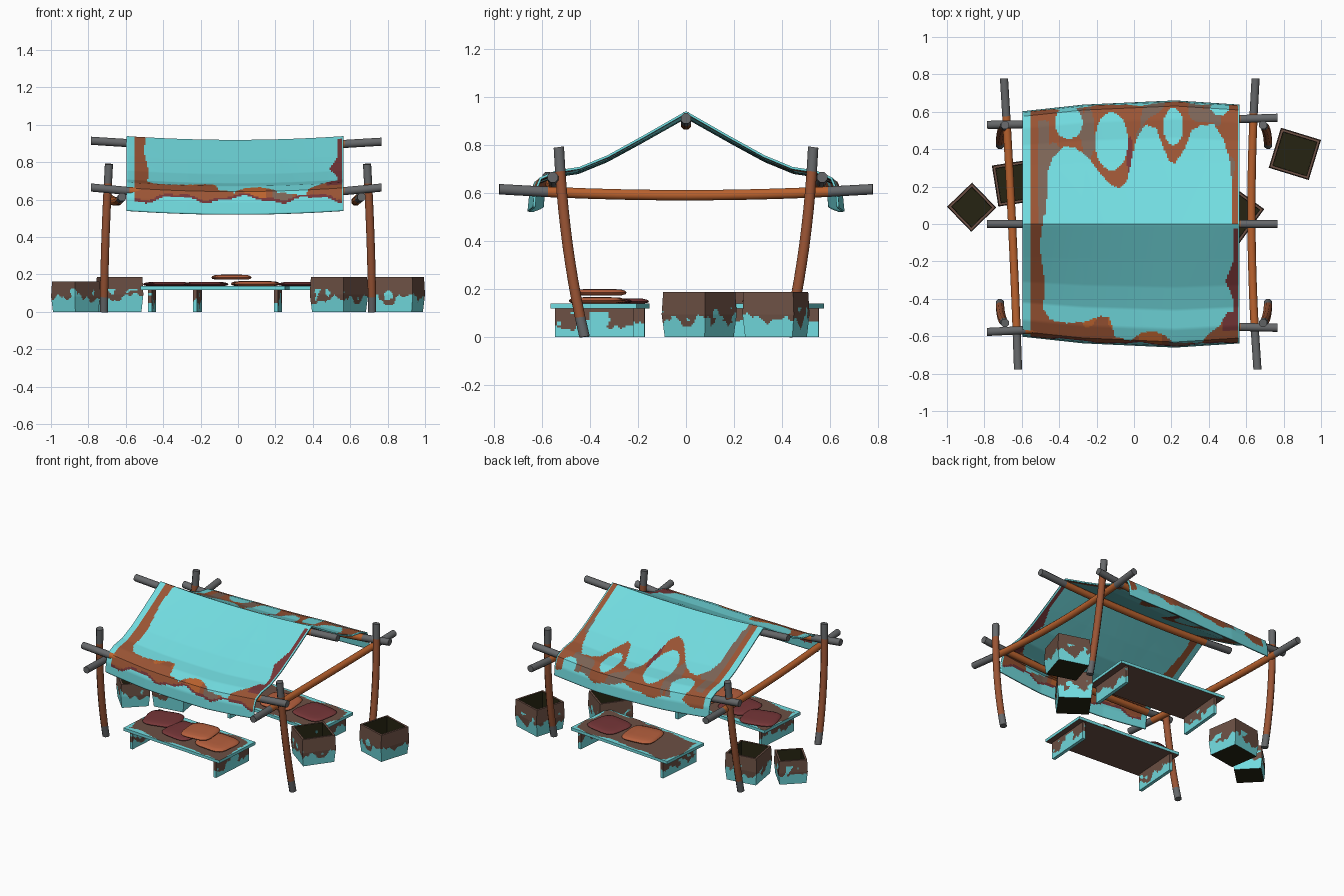
import bpy, bmesh, math
from mathutils import Vector, Matrix, noise

if "Cube" in bpy.data.objects:
    bpy.data.objects.remove(bpy.data.objects["Cube"])


def mat(name, r, g, b):
    m = bpy.data.materials.new(name)
    m.diffuse_color = [((c / 255 + .055) / 1.055) ** 2.4 for c in (r, g, b)] + [1]
    m.use_nodes = True
    m.node_tree.nodes["Principled BSDF"].inputs["Base Color"].default_value = m.diffuse_color
    return m


CYAN, ORANGE, RUST, GREY, BROWN, MAROON, DARK, CUSHION, TAUPE = range(9)
MATS = [mat("turquoise", 114, 220, 224), mat("orange wood", 186, 98, 46),
        mat("rust", 154, 84, 52), mat("grey tips", 102, 104, 106),
        mat("dark brown", 108, 80, 68), mat("maroon", 118, 54, 56),
        mat("dark olive", 38, 36, 18), mat("terracotta", 182, 96, 62),
        mat("taupe", 124, 100, 86)]


def finish(name, verts, faces, rule, smooth=None):
    """Make an object; rule(centre, normal) gives each face its colour."""
    bm = bmesh.new()
    vs = [bm.verts.new(v) for v in verts]
    for f in faces:
        bm.faces.new([vs[i] for i in f])
    bmesh.ops.recalc_face_normals(bm, faces=bm.faces)
    used = []
    for f in bm.faces:
        f.normal_update()
        c = rule(f.calc_center_median(), f.normal)
        if c not in used:
            used.append(c)
        f.material_index = used.index(c)
    me = bpy.data.meshes.new(name)
    bm.to_mesh(me)
    bm.free()
    for c in used:
        me.materials.append(MATS[c])
    ob = bpy.data.objects.new(name, me)
    bpy.context.collection.objects.link(ob)
    if smooth:
        bpy.ops.object.select_all(action='DESELECT')
        ob.select_set(True)
        bpy.context.view_layer.objects.active = ob
        bpy.ops.object.shade_smooth_by_angle(angle=math.radians(smooth))
    return ob


def loft(rings):
    """Closed rings joined into a capped skin."""
    n = len(rings[0])
    verts = [v for r in rings for v in r]
    faces = [(k * n + i, k * n + (i + 1) % n, (k + 1) * n + (i + 1) % n, (k + 1) * n + i)
             for k in range(len(rings) - 1) for i in range(n)]
    faces += [tuple(range(n)), tuple(range((len(rings) - 1) * n, len(rings) * n))]
    return verts, faces


def table(t, x):
    """Linear interpolation in a list of pairs."""
    for (a, p), (b, q) in zip(t, t[1:]):
        if x <= b:
            return p + (q - p) * max(0, (x - a) / (b - a))
    return t[-1][1]


# poles: bowed eight-sided tubes with grey tips
def pole(name, a, mid, b, tips, color, r=.0235):
    a, mid, b = Vector(a), Vector(mid), Vector(b)
    ctrl = 2 * mid - (a + b) / 2
    stations = [0, tips[0]] + [tips[0] + (1 - sum(tips)) * k / 8 for k in range(1, 8)] + [1 - tips[1], 1]
    rings = []
    axis = (b - a).normalized()
    side = axis.orthogonal().normalized()
    other = axis.cross(side)
    for t in stations:
        p = a * (1 - t) ** 2 + ctrl * 2 * t * (1 - t) + b * t * t
        rings.append([p + r * (side * math.cos(w) + other * math.sin(w))
                      for w in [math.tau * (i + .5) / 8 for i in range(8)]])
    v, f = loft(rings)

    def rule(c, n):
        t = (c - a).dot(axis) / (b - a).length
        return GREY if t < tips[0] * .95 or t > 1 - tips[1] else color
    finish(name, v, f, rule, 50)


for sx, xn in ((-1, "left"), (1, "right")):
    for sy, yn in ((-1, "front"), (1, "back")):
        pole(f"{yn}_{xn}_post", (sx * .717, sy * .423, 0), (sx * .709, sy * .493, .38),
             (sx * .69, sy * .53, .79), (.11, .12), RUST)
pole("left_side_beam", (-.695, .778, .615), (-.652, 0, .59), (-.62, -.778, .615), (.13, .14), ORANGE)
pole("right_side_beam", (.65, .778, .615), (.628, 0, .59), (.66, -.778, .615), (.12, .13), ORANGE)
pole("front_eave_beam", (-.785, -.577, .665), (0, -.55, .623), (.768, -.555, .665), (.13, .13), ORANGE)
pole("back_eave_beam", (-.785, .53, .665), (0, .545, .623), (.768, .568, .665), (.13, .13), ORANGE)
pole("ridge_pole", (-.785, 0, .915), (0, 0, .885), (.768, 0, .91), (.13, .13), ORANGE)

# canopy cloth: profile swept across, painted borders
PROFILE = [(0, .935), (.19, .828), (.33, .752), (.45, .703), (.55, .688), (.615, .66), (.636, .61), (.643, .54)]
WIDEN = [(-.595, .93), (-.27, .985), (.22, 1.02), (.565, .985)]
BACK_EDGE = [(-.53, .0), (-.47, .05), (-.46, .28), (-.43, .36), (-.38, .41), (-.32, .41), (-.25, .36),
             (-.19, .28), (-.13, .21), (-.08, .19), (-.04, .22), (-.02, .3), (.01, .45), (.06, .53),
             (.12, .51), (.16, .4), (.19, .33), (.22, .32), (.27, .4), (.31, .5), (.36, .53), (.43, .53),
             (.48, .45), (.51, .35), (.53, .15), (.54, 0)]
FRONT_EDGE = [(-.48, .46), (-.45, .51), (-.36, .53), (-.25, .52), (-.18, .49), (-.13, .5), (-.1, .6), (-.02, .62),
              (.04, .58), (.1, .57), (.16, .59), (.21, .63), (.36, .63), (.42, .57), (.46, .54), (.5, .47)]
HOLES = [(-.35, .54, .075, .085), (-.12, .44, .088, .155), (.21, .52, .052, .1), (.46, .62, .05, .04)]


def inside(x, y, blobs):
    return any(((x - a) / p) ** 2 + ((y - b) / q) ** 2 < 1 for a, b, p, q in blobs)


def cloth_colour(c, n):
    x, y, z = c
    low = .6 + .016 * math.sin(17 * x + 1) + .006 * math.sin(43 * x)
    if x < -.555 or x > .554 or z < low:
        return CYAN
    if y < 0:
        stripe = x < -.49 + .012 * math.sin(14 * y)
        edge = (x > .535 and y < -.02) or (x > .49 + abs(y + .3) * .4 and -.42 < y < -.2)
        band = -y > table(FRONT_EDGE, x)
    else:
        stripe, edge = x < -.49, x > .525
        band = y > table(BACK_EDGE, x)
        if inside(x, y, HOLES):
            return CYAN
    if not (stripe or edge or band):
        return CYAN
    k = noise.noise((x * 9, y * 4, 3.3))
    if y > 0:
        if (x < -.455 and x > -.515 and y < .55) or inside(x, y, [(-.245, .48, .035, .14), (.41, .6, .04, .06)]):
            return TAUPE
        if inside(x, y, [(-.02, .36, .018, .11)]):
            return MAROON
        return TAUPE if k > .25 else RUST
    if (x > .47 and y > -.57) or z < low + .014:
        return MAROON
    return TAUPE if k > .35 else ORANGE if k < -.2 and y < -.5 else RUST


COLS = 140
half = []
for (y0, z0), (y1, z1) in zip(PROFILE, PROFILE[1:]):
    sub = round(math.hypot(y1 - y0, z1 - z0) / .0085)
    half += [(y0 + (y1 - y0) * k / sub, z0 + (z1 - z0) * k / sub) for k in range(sub)]
half.append(PROFILE[-1])
section = [(-y, z) for y, z in reversed(half[1:])] + half
verts = []
for i in range(COLS + 1):
    u = i / COLS
    x = -.595 + 1.16 * u
    verts += [(x, y * table(WIDEN, x), z - .02 * 4 * u * (1 - u)) for y, z in section]
m = len(section)
faces = [(i * m + j, i * m + j + 1, (i + 1) * m + j + 1, (i + 1) * m + j)
         for i in range(COLS) for j in range(m - 1)]
cloth = finish("canopy_cloth", verts, faces, cloth_colour, 40)
solid = cloth.modifiers.new("thickness", 'SOLIDIFY')
solid.thickness, solid.offset = .01, 0


def splash(c, level):
    """Ragged painted lower part with a few drops above it."""
    wave = level + .05 * noise.noise((c.x * 12, c.y * 12, 7.1)) + .03 * noise.noise((c.x * 30, c.y * 30, 2.1))
    spot = noise.noise((c.x * 20, c.y * 20, c.z * 20)) > .32 and c.z < level + .06
    return CYAN if c.z < wave or spot else BROWN


def place(x, y, deg):
    return Matrix.Translation((x, y, 0)) @ Matrix.Rotation(math.radians(deg), 4, 'Z')


# crates: open bulging boxes with dark insides
def square(h, z, n=28):
    corners = [(-h, -h), (h, -h), (h, h), (-h, h)]
    return [Vector((a[0] + (b[0] - a[0]) * i / n, a[1] + (b[1] - a[1]) * i / n, z))
            for a, b in zip(corners, corners[1:] + corners[:1]) for i in range(n)]


def crate(name, x, y, deg, size, height):
    h, M = size / 2, place(x, y, deg)
    bulge = [(0, .92), (.5, 1), (1, .96)]
    rings = [square(h * table(bulge, k / 26), height * k / 26) for k in range(27)]
    rings += [square(h * .96 - .013, height), square(h * .96 - .015, height * .4)]
    v, f = loft([[M @ p for p in r] for r in rings])

    def rule(c, n):
        d = c - Vector((x, y, c.z))
        if n.z < -.9 or (n.z > .9 and c.z < height * .9) or (abs(n.z) < .5 and n.dot(d) < 0):
            return DARK
        return BROWN if n.z > .9 else splash(c, .065)
    finish(name, v, f, rule)


crate("left_outer_crate", -.868, .09, 44, .186, .163)
crate("left_inner_crate", -.633, .22, 9, .222, .187)
crate("right_outer_crate", .86, .375, -17, .224, .187)
crate("right_inner_crate", .54, .055, -36, .224, .187)


# benches: a plank on two end panels
def slab(name, M, lo, hi, rule, cell=.008):
    N = [max(1, round((b - a) / cell)) for a, b in zip(lo, hi)]
    pts, faces = {}, []

    def idx(*q):
        return pts.setdefault(q, len(pts))
    for ax in range(3):
        u, w = (ax + 1) % 3, (ax + 2) % 3
        for end in (0, N[ax]):
            for i in range(N[u]):
                for j in range(N[w]):
                    quad = []
                    for di, dj in ((0, 0), (1, 0), (1, 1), (0, 1)):
                        q = [0, 0, 0]
                        q[ax], q[u], q[w] = end, i + di, j + dj
                        quad.append(idx(*q))
                    faces.append(quad)
    verts = [M @ Vector([lo[k] + (hi[k] - lo[k]) * q[k] / N[k] for k in range(3)]) for q in pts]
    finish(name, verts, faces, rule)


def bench(name, x, y, deg, half_length):
    M = place(x, y, deg)
    inv = M.inverted()

    def plank_rule(c, n):
        if n.z < -.5:
            return BROWN
        if n.z < .5:
            return CYAN
        p = inv @ c
        border = min(half_length - abs(p.x), .18 - abs(p.y))
        return CYAN if border < .016 + .04 * noise.noise((c.x * 8, c.y * 8, 1.7)) else BROWN
    slab(name + "_plank", M, (-half_length, -.18, .118), (half_length, .18, .138), plank_rule)
    for s, side in ((-1, "left"), (1, "right")):
        slab(f"{name}_{side}_leg", M, (s * .338 - .011, -.163, 0), (s * .338 + .011, .163, .118),
             lambda c, n: splash(c, .045))


bench("front_bench", -.123, -.358, -4, .388)
bench("back_bench", .12, .362, -5, .395)


# cushions: soft flattened pads
def cushion(name, x, y, z, deg, w, d, color, thick=.027):
    M = place(x, y, deg)
    rings = []
    for s, dz in ((.8, 0), (.96, .2), (1, .45), (.95, .72), (.8, .93), (.45, 1)):
        ring = []
        for i in range(20):
            t = math.tau * (i + .5) / 20
            c, sn = math.cos(t), math.sin(t)
            ring.append(M @ Vector((s * w / 2 * math.copysign(abs(c) ** .5, c),
                                    s * d / 2 * math.copysign(abs(sn) ** .5, sn), z + dz * thick)))
        rings.append(ring)
    v, f = loft(rings)
    finish(name, v, f, lambda c, n: color, 40)


cushion("front_maroon_cushion", -.38, -.275, .138, 15, .24, .22, MAROON, .022)
cushion("front_second_maroon_cushion", -.17, -.35, .138, -8, .23, .24, MAROON, .022)
cushion("front_top_cushion", -.035, -.36, .172, 5, .21, .22, CUSHION)
cushion("front_lower_cushion", .1, -.37, .138, -6, .24, .23, CUSHION)
cushion("back_maroon_cushion", .34, .355, .138, -10, .24, .23, MAROON, .022)
cushion("back_orange_cushion", .08, .36, .138, 6, .23, .23, CUSHION)
